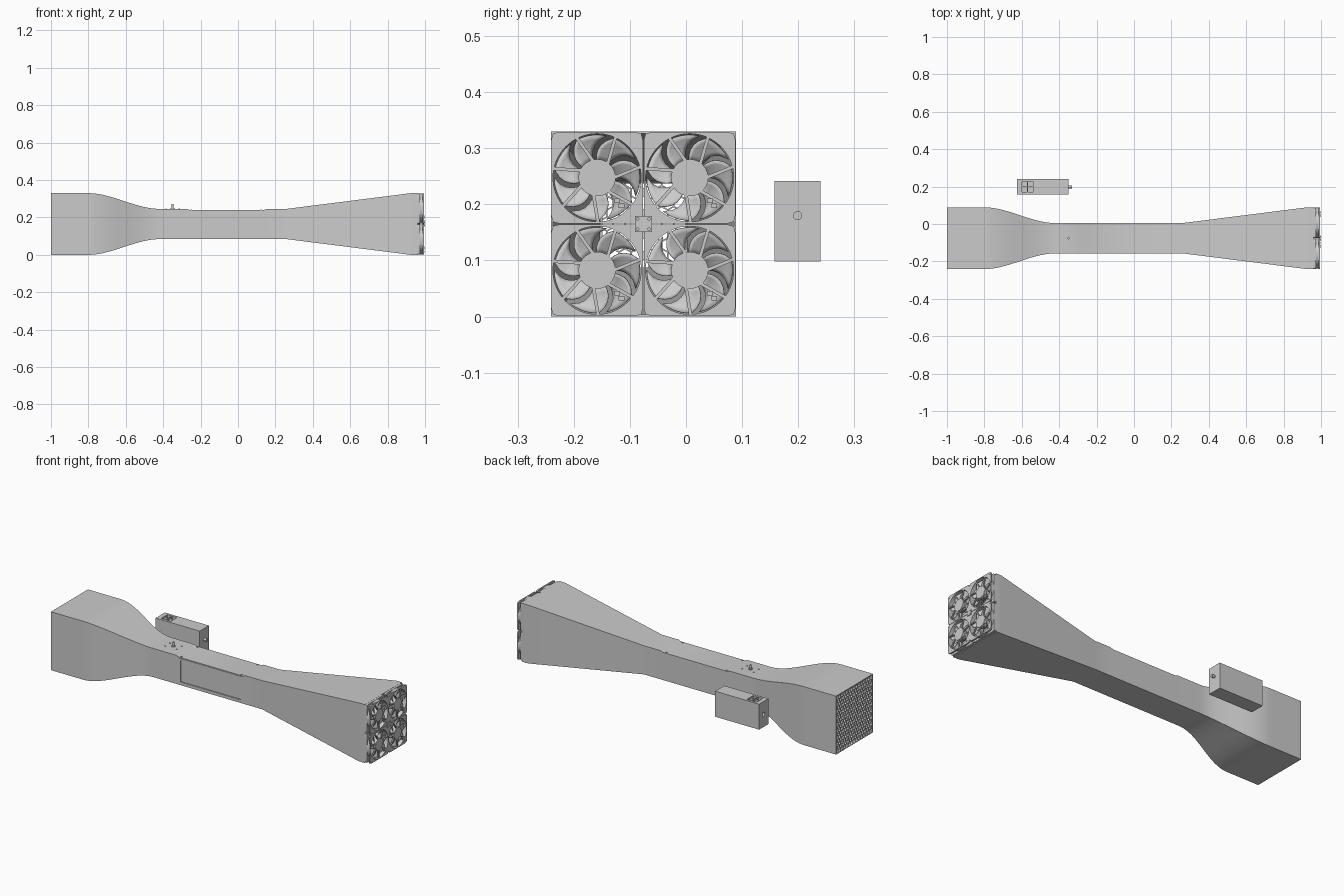
import bpy, bmesh, math
from math import sin, cos, pi
from mathutils import Matrix, Vector

cube = bpy.data.objects.get("Cube")
if cube:
    bpy.data.objects.remove(cube, do_unlink=True)

grey = bpy.data.materials.new("light_grey")
grey.use_nodes = True
grey.diffuse_color = (0.6, 0.6, 0.6, 1)
grey.node_tree.nodes["Principled BSDF"].inputs["Base Color"].default_value = (0.6, 0.6, 0.6, 1)

CY, CZ = -0.076, 0.165      # tunnel axis
END, THROAT = 0.165, 0.081  # half widths
FAN = END / 2


def finish(name, bm, smooth=False):
    me = bpy.data.meshes.new(name)
    bm.to_mesh(me)
    bm.free()
    me.materials.append(grey)
    ob = bpy.data.objects.new(name, me)
    bpy.context.collection.objects.link(ob)
    if smooth:
        bpy.ops.object.select_all(action='DESELECT')
        ob.select_set(True)
        bpy.context.view_layer.objects.active = ob
        bpy.ops.object.shade_smooth_by_angle(angle=math.radians(35))
    return ob


def box(bm, lo, hi):
    lo, hi = Vector(lo), Vector(hi)
    m = Matrix.Translation((lo + hi) / 2) @ Matrix.Diagonal((*(hi - lo), 1))
    bmesh.ops.create_cube(bm, size=1, matrix=m)


def rod(bm, base, axis, length, r, seg=20):
    axis = Vector(axis)
    m = Matrix.Translation(Vector(base) + axis * length / 2) @ axis.to_track_quat('Z', 'Y').to_matrix().to_4x4()
    bmesh.ops.create_cone(bm, cap_ends=True, segments=seg, radius1=r, radius2=r, depth=length, matrix=m)


def apply(ob, kind, **settings):
    mod = ob.modifiers.new(kind.lower(), kind)
    for key, value in settings.items():
        setattr(mod, key, value)
    bpy.ops.object.select_all(action='DESELECT')
    ob.select_set(True)
    bpy.context.view_layer.objects.active = ob
    bpy.ops.object.modifier_apply(modifier=mod.name)


def cut(ob, bm):
    cutter = finish("cutter", bm)
    cutter.hide_render = True
    apply(ob, 'BOOLEAN', operation='DIFFERENCE', object=cutter, solver='EXACT')
    bpy.data.objects.remove(cutter, do_unlink=True)


# Duct: square intake, curved contraction, test section, straight diffuser
stations = [(-1, END, 0)]
for i in range(25):
    t = i / 24
    stations.append((-0.8 + 0.38 * t, END + (THROAT - END) * t * t * (3 - 2 * t), 0))
stations += [(-0.275, THROAT, 0), (-0.26, THROAT, 0.006), (0.14, THROAT, 0.006),
             (0.155, THROAT, 0), (0.26, THROAT, 0), (0.925, END, 0), (0.961, END, 0)]
bm = bmesh.new()
rings = []
for x, h, drop in stations:
    rings.append([bm.verts.new((x, CY + a * h, CZ + b * h - (drop if b > 0 else 0)))
                  for a, b in ((-1, -1), (1, -1), (1, 1), (-1, 1))])
for p, q in zip(rings, rings[1:]):
    for i in range(4):
        j = (i + 1) % 4
        bm.faces.new((p[i], p[j], q[j], q[i]))
duct = finish("tunnel_duct", bm)
apply(duct, 'SOLIDIFY', thickness=0.005, offset=-1)

# Window opening in the test section front, with a recessed pane
FRONT = CY - THROAT
bm = bmesh.new()
box(bm, (-0.25, FRONT - 0.02, 0.103), (0.13, FRONT + 0.02, 0.223))
cut(duct, bm)
bpy.ops.object.select_all(action='DESELECT')
duct.select_set(True)
bpy.context.view_layer.objects.active = duct
bpy.ops.object.shade_smooth_by_angle(angle=math.radians(30))
bm = bmesh.new()
box(bm, (-0.255, FRONT + 0.005, 0.098), (0.135, FRONT + 0.008, 0.229))
finish("window_pane", bm)
bm = bmesh.new()
for x in (-0.258, 0.132):
    box(bm, (x, FRONT - 0.002, 0.097), (x + 0.006, FRONT + 0.001, 0.235))
for z in (0.096, 0.229):
    box(bm, (-0.258, FRONT - 0.002, z), (0.138, FRONT + 0.001, z + 0.006))
finish("window_frame", bm)

# Small clips holding the test section lid
bm = bmesh.new()
for x in (-0.25, 0.125):
    for s in (-1, 1):
        y = CY + s * 0.073
        box(bm, (x - 0.004, y - 0.003, 0.236), (x + 0.004, y + 0.003, 0.243))
finish("lid_clips", bm)

# Probe port on top of the throat
top = CZ + THROAT
bm = bmesh.new()
rod(bm, (-0.35, CY, top - 0.002), (0, 0, 1), 0.027, 0.006)
rod(bm, (-0.35, CY, top - 0.002), (0, 0, 1), 0.007, 0.011)
for sx in (-1, 1):
    for sy in (-1, 1):
        rod(bm, (-0.35 + sx * 0.035, CY + sy * 0.022, top - 0.002), (0, 0, 1), 0.005, 0.004, 10)
finish("probe_port", bm, True)

# Honeycomb flow straightener inside the intake
bm = bmesh.new()
R, LIM = 0.0125, END - 0.004
X0, X1 = -0.998, -0.9
clamp = lambda v: max(-LIM, min(LIM, v))
for row in range(-9, 10):
    for col in range(-9, 10):
        cy = (col + (row % 2) / 2) * R * math.sqrt(3)
        cz = row * 1.5 * R
        if abs(cy) > LIM + 0.006 or abs(cz) > LIM + 0.008:
            continue
        loops = []
        for r, x in ((R, X0), (R * 0.88, X0), (R * 0.88, X1), (R, X1)):
            loops.append([bm.verts.new((x, CY + clamp(cy + r * sin(k * pi / 3)),
                                        CZ + clamp(cz + r * cos(k * pi / 3)))) for k in range(6)])
        for p, q in zip(loops, loops[1:]):
            for i in range(6):
                j = (i + 1) % 6
                bm.faces.new((p[i], p[j], q[j], q[i]))
bmesh.ops.dissolve_degenerate(bm, dist=1e-6, edges=bm.edges[:])
finish("honeycomb", bm)


# Fan parts, modelled around the origin and facing +x
def polar(x, r, a):
    return (x, r * cos(a), r * sin(a))


def holed_plate(bm, x0, x1, r, outer, n=64):
    loops = [[], [], [], []]
    for i in range(n):
        a = 2 * pi * i / n + pi / 4
        o = outer(a)
        for loop, x, rad in zip(loops, (x0, x0, x1, x1), (r, o, o, r)):
            loop.append(bm.verts.new(polar(x, rad, a)))
    for k in range(4):
        p, q = loops[k], loops[(k + 1) % 4]
        for i in range(n):
            j = (i + 1) % n
            bm.faces.new((p[i], p[j], q[j], q[i]))


HALF, BORE, HUB = FAN - 0.0008, 0.0785, 0.033
square = lambda a: min(HALF / max(abs(cos(a)), abs(sin(a))), HALF * 1.36)
bm = bmesh.new()
holed_plate(bm, 0, 0.012, BORE, square)
holed_plate(bm, 0.012, 0.025, BORE, lambda a: HALF - 0.001)
holed_plate(bm, 0.025, 0.033, BORE, square)
for a in range(4):
    ang = pi / 4 + a * pi / 2
    y, z = 0.103 * cos(ang), 0.103 * sin(ang)
    rod(bm, (0.03, y, z), (1, 0, 0), 0.004, 0.004, 12)
bmesh.ops.recalc_face_normals(bm, faces=bm.faces[:])
frame = finish("fan_frame", bm, True)

# Motor hub, swept guard struts and cable clip
bm = bmesh.new()
rod(bm, (0.002, 0, 0), (1, 0, 0), 0.031, HUB, 40)
for k in range(7):
    a = -0.9 + k * 2 * pi / 7
    p, q = Vector(polar(0.029, HUB * 0.9, a)), Vector(polar(0.029, BORE + 0.002, a + 0.25))
    d = q - p
    m = Matrix.Translation((p + q) / 2) @ Matrix.Rotation(math.atan2(d.z, d.y), 4, 'X')
    bmesh.ops.create_cube(bm, size=1, matrix=m @ Matrix.Diagonal((0.006, d.length, 0.006, 1)))
for r in (0.055, 0.066, 0.088):
    _, y, z = polar(0, r, -0.85)
    box(bm, (0.03, y - 0.005, z - 0.004), (0.035, y + 0.005, z + 0.004))
hub = finish("fan_hub_and_struts", bm, True)

# Seven pitched, swept blades
bm = bmesh.new()
for k in range(7):
    grid = []
    for i in range(6):
        t = i / 5
        r = HUB * 0.95 + t * (0.0765 - HUB * 0.95)
        grid.append([bm.verts.new(polar(0.005 + 0.018 * s / 5, r, k * 2 * pi / 7 - 0.45 * t * t + 0.72 * s / 5))
                     for s in range(6)])
    for p, q in zip(grid, grid[1:]):
        for s in range(5):
            bm.faces.new((p[s], p[s + 1], q[s + 1], q[s]))
blades = finish("fan_blades", bm, True)
apply(blades, 'SOLIDIFY', thickness=0.0015, offset=0)

# Two by two fan array
FX = 0.961
for i, (sy, sz) in enumerate(((-1, -1), (1, -1), (-1, 1), (1, 1))):
    for part in (frame, hub, blades):
        ob = part
        if i:
            ob = part.copy()
            ob.name = f"{part.name.split('.')[0]}_{i + 1}"
            bpy.context.collection.objects.link(ob)
        ob.location = (FX, CY + sy * FAN, CZ + sz * FAN)

# Bracket joining the four fans
bm = bmesh.new()
box(bm, (0.992, CY - 0.015, CZ - 0.014), (0.997, CY + 0.015, CZ + 0.014))
for sy in (-1, 1):
    for sz in (-1, 1):
        rod(bm, (0.996, CY + sy * 0.01, CZ + sz * 0.009), (1, 0, 0), 0.004, 0.003, 12)
finish("fan_bracket", bm)

# Separate smoke generator box with a vent grille, inlet hole and nozzle
bm = bmesh.new()
box(bm, (-0.625, 0.158, 0.098), (-0.35, 0.24, 0.242))
smoke = finish("smoke_box", bm)
bm = bmesh.new()
for x in (-0.6, -0.568):
    for y in (0.171, 0.201):
        box(bm, (x, y, 0.215), (x + 0.028, y + 0.026, 0.26))
cut(smoke, bm)
bm = bmesh.new()
rod(bm, (-0.64, 0.2, 0.17), (1, 0, 0), 0.04, 0.011, 24)
cut(smoke, bm)
bm = bmesh.new()
rod(bm, (-0.352, 0.199, 0.18), (1, 0, 0), 0.02, 0.008, 24)
finish("smoke_nozzle", bm, True)
